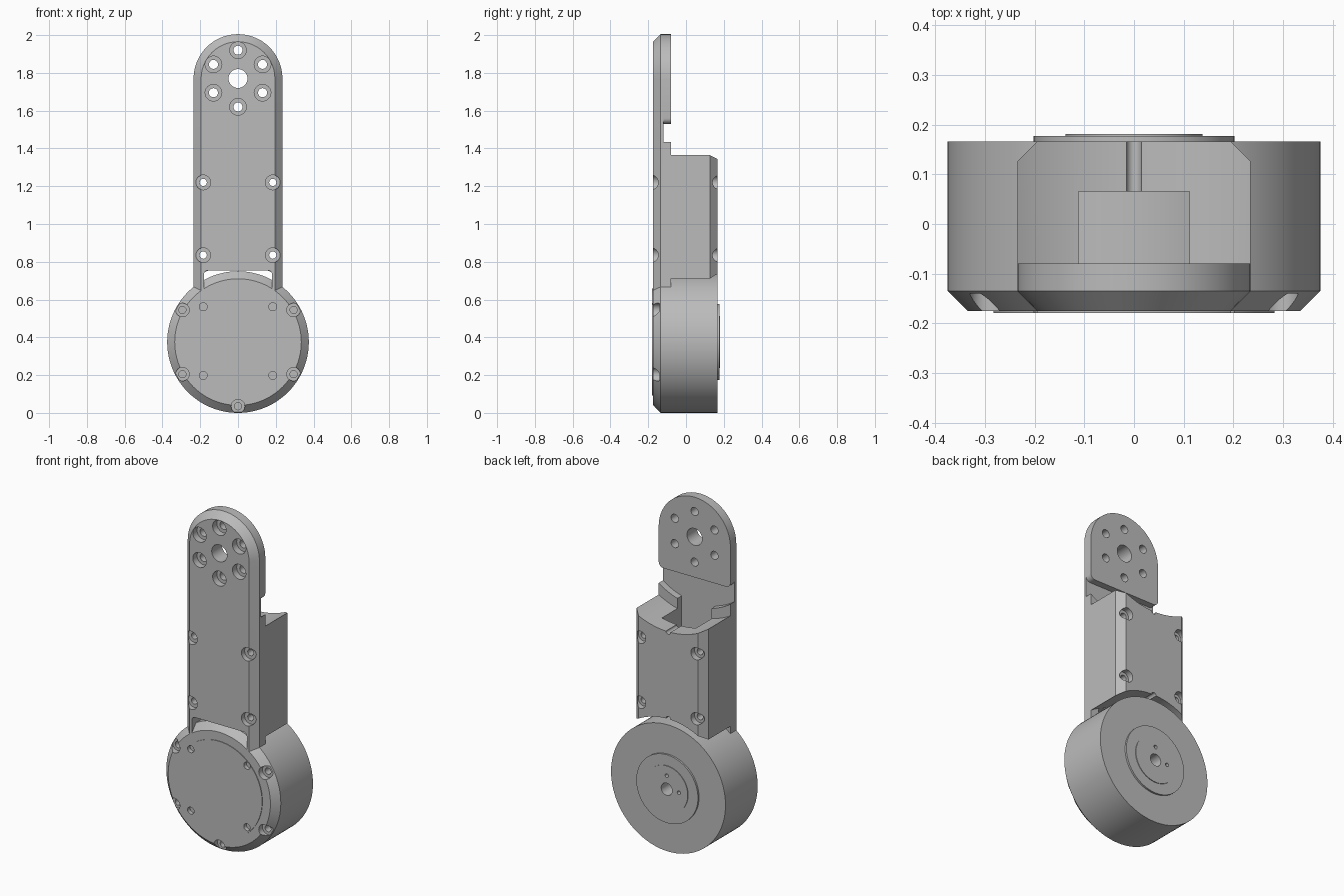
import bpy
import bmesh
from math import sin, cos, pi, radians, sqrt

if "Cube" in bpy.data.objects:
    bpy.data.objects.remove(bpy.data.objects["Cube"], do_unlink=True)

GREY = bpy.data.materials.new("machined_grey")
GREY.use_nodes = True
GREY.diffuse_color = (0.5, 0.5, 0.5, 1)
GREY.node_tree.nodes["Principled BSDF"].inputs["Base Color"].default_value = (0.5, 0.5, 0.5, 1)

MOTOR_Z, MOTOR_R = 0.375, 0.375
JOINT_Z, HALF_W = 1.77, 0.235
FRONT, PLATE_BACK, BACK, CHAMFER = -0.175, -0.08, 0.166, 0.04


def loft(name, rings):
    """Solid skinned through matching rings of points, capped at both ends."""
    bm = bmesh.new()
    rows = [[bm.verts.new(p) for p in ring] for ring in rings]
    n = len(rows[0])
    for a, b in zip(rows, rows[1:]):
        for i in range(n):
            j = (i + 1) % n
            bm.faces.new((a[i], a[j], b[j], b[i]))
    bm.faces.new(rows[0])
    bm.faces.new(rows[-1])
    bmesh.ops.recalc_face_normals(bm, faces=bm.faces)
    mesh = bpy.data.meshes.new(name)
    bm.to_mesh(mesh)
    bm.free()
    obj = bpy.data.objects.new(name, mesh)
    bpy.context.collection.objects.link(obj)
    mesh.materials.append(GREY)
    return obj


def arc(x, z, r, start, end, steps):
    return [(x + r * cos(radians(start + (end - start) * i / steps)),
             z + r * sin(radians(start + (end - start) * i / steps)))
            for i in range(steps + 1)]


def prism(name, outline, y0, y1):
    return loft(name, [[(x, y, z) for x, z in outline] for y in (y0, y1)])


def cylinder(name, x, z, r, y0, y1, sides=32):
    return prism(name, arc(x, z, r, 0, 360, sides)[:-1], y0, y1)


def box(name, x, y0, y1, z0, z1):
    return prism(name, [(-x, z0), (x, z0), (x, z1), (-x, z1)], y0, y1)


def chamfered(name, outline, y1):
    """Prism along y whose front edge is chamfered; outline takes an inset."""
    stations = ((FRONT, CHAMFER), (FRONT + CHAMFER, 0), (y1, 0))
    return loft(name, [[(x, y, z) for x, z in outline(d)] for y, d in stations])


def combine(target, tool, operation="DIFFERENCE"):
    mod = target.modifiers.new("join", "BOOLEAN")
    mod.operation, mod.object, mod.solver = operation, tool, "EXACT"
    bpy.context.view_layer.objects.active = target
    bpy.ops.object.modifier_apply(modifier=mod.name)
    bpy.data.objects.remove(tool, do_unlink=True)


def drill(target, x, z, r, y0, y1, sides=32):
    combine(target, cylinder("drill", x, z, r, y0, y1, sides))


# Arm plate with a rounded top
def arm_outline(d):
    w = HALF_W - d
    return [(-w, 0.6), (w, 0.6)] + arc(0, JOINT_Z, w, 0, 180, 40)


body = chamfered("arm_and_motor_housing", arm_outline, PLATE_BACK)

# Clearance recess behind the plate, below the joint pad
f = 0.03
pad_z = 1.53
recess = (arc(0, JOINT_Z, 0.41, 222, 318, 32)
          + [(0.31, pad_z + f), (HALF_W, pad_z + f)]
          + arc(HALF_W - f, pad_z + f, f, 0, -90, 6)
          + arc(f - HALF_W, pad_z + f, f, 270, 180, 6)
          + [(-0.31, pad_z + f)])
combine(body, prism("recess", recess, -0.12, 0))

# Cable channel and the window above the motor
combine(body, box("channel", 0.112, -0.12, 0.065, 0.7, 1.5))
window = ([(-0.18, 0.5), (0.18, 0.5)]
          + arc(0.16, 0.735, 0.02, 0, 90, 5)
          + arc(-0.16, 0.735, 0.02, 90, 180, 5))
combine(body, prism("window", window, -0.3, 0.3))

# Motor drum joined to the two straps
drum = chamfered("drum", lambda d: arc(0, MOTOR_Z, MOTOR_R - d, 0, 360, 96)[:-1], BACK)
combine(body, drum, "UNION")

# Rear housing with chamfered back edges and arched ends
c = BACK - CHAMFER
section = [(-HALF_W, -0.09), (HALF_W, -0.09), (HALF_W, c), (HALF_W - CHAMFER, BACK),
           (CHAMFER - HALF_W, BACK), (-HALF_W, c)]
housing = loft("rear_housing", [[(x, y, z) for x, y in section] for z in (0.55, 1.5)])
low_r, high_r = 0.41, sqrt(HALF_W ** 2 + 0.405 ** 2)
drill(housing, 0, MOTOR_Z, low_r, -0.3, 0.3, 96)
drill(housing, 0, JOINT_Z, high_r, -0.3, 0.3, 96)
combine(housing, box("channel", 0.112, -0.12, 0.065, 0.7, 1.5))
for z in (MOTOR_Z + low_r, JOINT_Z - high_r):
    drill(housing, 0, z, 0.015, 0.0, 0.3, 16)

# Front cap and stepped rear hub
cap = cylinder("front_cap", 0, MOTOR_Z, 0.283, -0.179, -0.165, 96)
hub = cylinder("rear_hub", 0, MOTOR_Z, 0.202, BACK - 0.01, 0.177, 64)
ring = cylinder("hub_ring", 0, MOTOR_Z, 0.138, BACK - 0.005, 0.181, 64)

# Through bolts holding plate and housing together
for x in (-0.184, 0.184):
    for z in (0.835, 1.22):
        for part in (body, housing):
            drill(part, x, z, 0.019, -0.3, 0.3, 20)
        drill(body, x, z, 0.039, -0.3, FRONT + 0.03)
        drill(housing, x, z, 0.036, BACK - 0.035, 0.3)
    # Small cap screws
    for z in (0.198, 0.562):
        for part in (body, cap):
            drill(part, x, z, 0.021, -0.3, -0.155, 20)

# Counterbored joint bolt circle around the centre bore
drill(body, 0, JOINT_Z, 0.05, -0.3, 0)
for k in range(6):
    a = pi / 6 + k * pi / 3
    x, z = 0.15 * cos(a), JOINT_Z + 0.15 * sin(a)
    drill(body, x, z, 0.024, -0.3, 0, 20)
    drill(body, x, z, 0.044, -0.3, FRONT + 0.04)

# Screws on the drum rim
for angle in (30, 150, 210, 270, 330):
    a = radians(angle)
    x, z = 0.34 * cos(a), MOTOR_Z + 0.34 * sin(a)
    drill(body, x, z, 0.036, -0.3, FRONT + 0.035)
    drill(body, x, z, 0.019, -0.3, FRONT + 0.08, 20)

# Hub centre bore and two pin holes
for part in (body, hub, ring):
    drill(part, 0, MOTOR_Z, 0.036, 0.1, 0.3)
    for x, z in ((0, 0.08), (-0.08, 0)):
        drill(part, x, MOTOR_Z + z, 0.011, 0.13, 0.3, 16)

# Smooth curved walls, sharp machined edges
for part in (body, housing, cap, hub, ring):
    bpy.ops.object.select_all(action="DESELECT")
    part.select_set(True)
    bpy.context.view_layer.objects.active = part
    bpy.ops.object.shade_smooth_by_angle(angle=radians(25))
